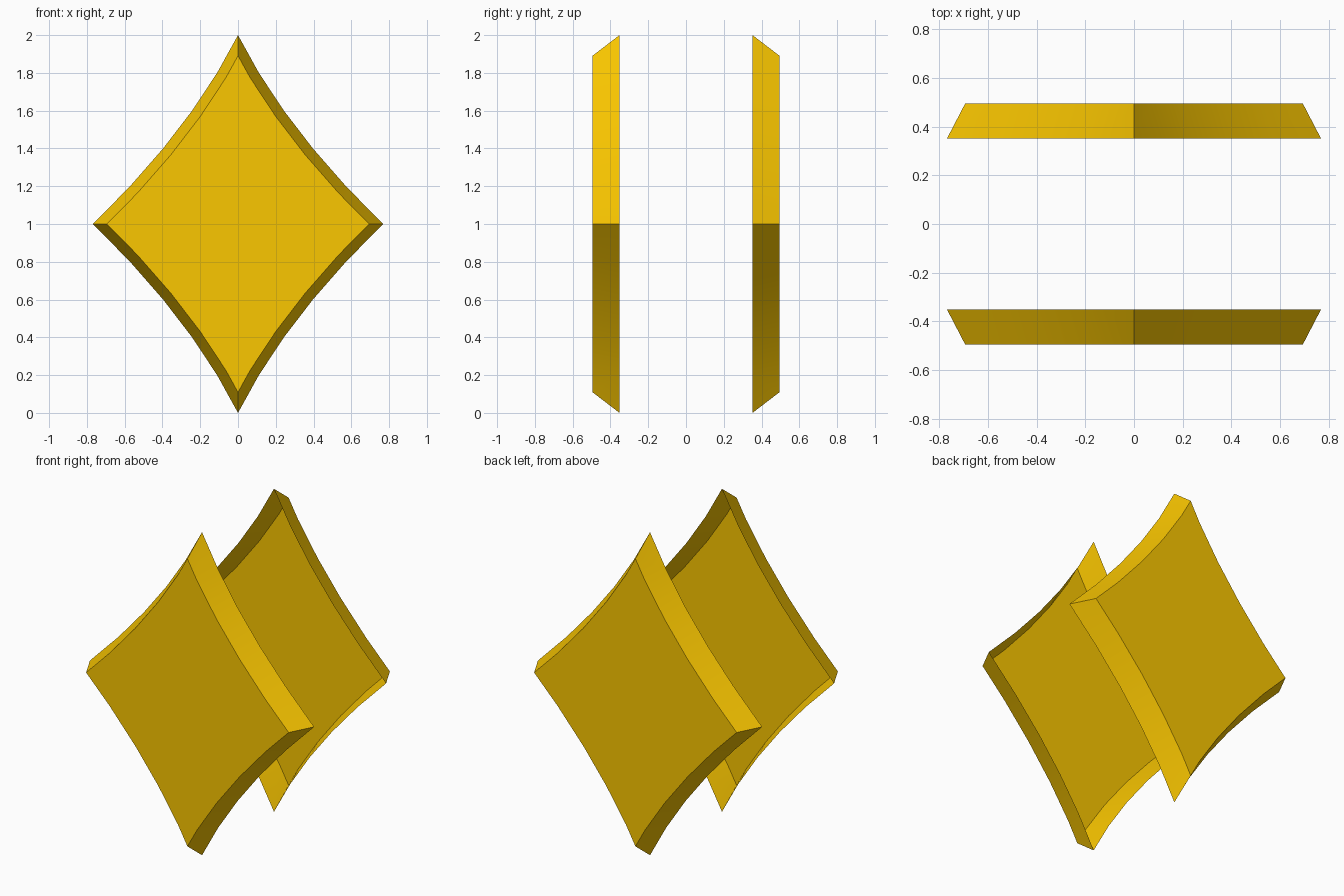
import bpy, bmesh, math
from mathutils import Vector

if "Cube" in bpy.data.objects:
    bpy.data.objects.remove(bpy.data.objects["Cube"])

INNER_Y, OUTER_Y, INSET = 0.352, 0.495, 0.053
HALF_W, BEND, STEPS = 0.768, 0.25, 5

# Concave diamond outline, clockwise from the top tip (one quadrant mirrored round)
quad = []
for i in range(STEPS + 1):
    t = i / STEPS
    quad.append((2 * t * (1 - t) * BEND + t * t * HALF_W, 1 - t))
right = quad + [(x, -z) for x, z in quad[-2::-1]]
outline = [Vector(p) for p in right + [(-x, z) for x, z in right[-2:0:-1]]]


def inset(points, d):
    """Mitred inward offset of a clockwise loop."""
    result = []
    for i, p in enumerate(points):
        a = (p - points[i - 1]).normalized()
        b = (points[(i + 1) % len(points)] - p).normalized()
        na, nb = Vector((a.y, -a.x)), Vector((b.y, -b.x))
        result.append(p + (na + nb) * d / (1 + na.dot(nb)))
    return result


def plate(name, side, mat):
    """Shallow bevelled shell, open on the side facing the other plate."""
    bm = bmesh.new()
    loops = []
    for pts, y in ((outline, INNER_Y), (inset(outline, INSET), OUTER_Y)):
        loops.append([bm.verts.new((p.x, side * y, p.y + 1)) for p in pts])
    rim, face = loops
    cap = bm.faces.new(face)
    n = len(rim)
    for i in range(n):
        j = (i + 1) % n
        bm.faces.new((rim[i], rim[j], face[j], face[i]))
    bmesh.ops.recalc_face_normals(bm, faces=bm.faces)
    # Keep the outer side facing out
    if cap.normal.y * side < 0:
        bmesh.ops.reverse_faces(bm, faces=bm.faces)
    mesh = bpy.data.meshes.new(name)
    bm.to_mesh(mesh)
    bm.free()
    mesh.materials.append(mat)
    obj = bpy.data.objects.new(name, mesh)
    bpy.context.collection.objects.link(obj)
    # Smooth along the curved sides, crisp at the rims
    bpy.ops.object.select_all(action='DESELECT')
    obj.select_set(True)
    bpy.context.view_layer.objects.active = obj
    bpy.ops.object.shade_smooth_by_angle(angle=math.radians(25))


gold = bpy.data.materials.new("gold")
gold.diffuse_color = (0.96, 0.57, 0.0, 1)
gold.use_nodes = True
gold.node_tree.nodes["Principled BSDF"].inputs["Base Color"].default_value = gold.diffuse_color

# Front and back bevelled diamond plates
plate("front_diamond", -1, gold)
plate("back_diamond", 1, gold)
